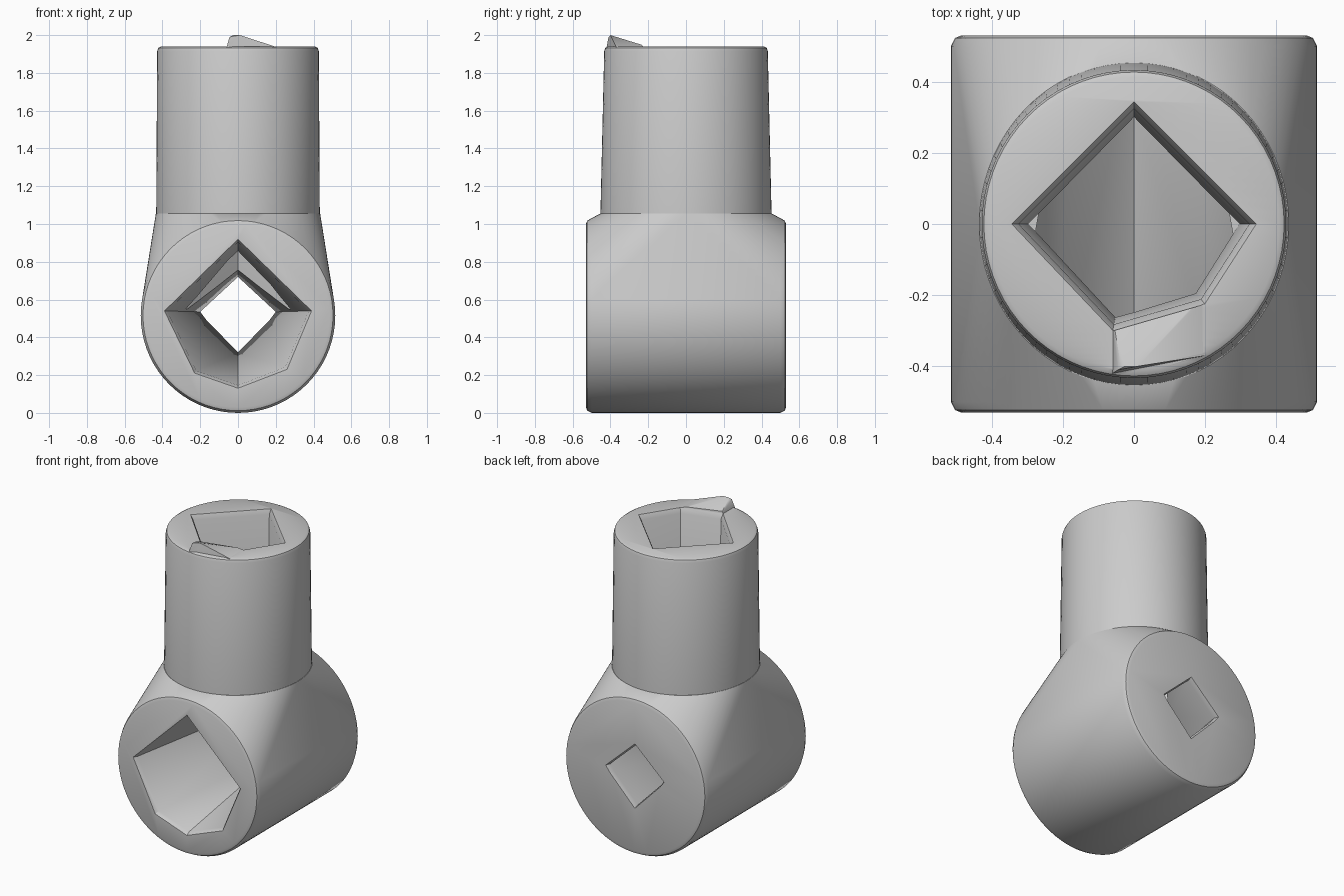
import bpy, bmesh
from math import sin, cos, pi, radians

if "Cube" in bpy.data.objects:
    bpy.data.objects.remove(bpy.data.objects["Cube"])

SIDES = 72
grey = bpy.data.materials.new("light_grey")
grey.use_nodes = True
colour = (0.6, 0.6, 0.6, 1)
grey.diffuse_color = colour
grey.node_tree.nodes["Principled BSDF"].inputs["Base Color"].default_value = colour


def finish(name, bm):
    bmesh.ops.recalc_face_normals(bm, faces=bm.faces[:])
    mesh = bpy.data.meshes.new(name)
    bm.to_mesh(mesh)
    bm.free()
    mesh.materials.append(grey)
    ob = bpy.data.objects.new(name, mesh)
    bpy.context.collection.objects.link(ob)
    return ob


def loft(name, rings):
    """Closed solid through rings of equal point count."""
    bm = bmesh.new()
    loops = [[bm.verts.new(p) for p in ring] for ring in rings]
    n = len(loops[0])
    for a, b in zip(loops, loops[1:]):
        for i in range(n):
            j = (i + 1) % n
            bm.faces.new((a[i], a[j], b[j], b[i]))
    bm.faces.new(loops[0])
    bm.faces.new(loops[-1])
    bmesh.ops.triangulate(bm, faces=bm.faces[:])
    return finish(name, bm)


def hull(name, points):
    """Convex solid around the points."""
    bm = bmesh.new()
    for p in points:
        bm.verts.new(p)
    res = bmesh.ops.convex_hull(bm, input=bm.verts[:])
    spare = {v for v in res["geom_interior"] if isinstance(v, bmesh.types.BMVert)}
    bmesh.ops.delete(bm, geom=list(spare), context='VERTS')
    bmesh.ops.dissolve_limit(bm, angle_limit=radians(0.2), verts=bm.verts[:], edges=bm.edges[:])
    return finish(name, bm)


def ellipse(rx, ry, z):
    return [(rx * cos(2 * pi * i / SIDES), ry * sin(2 * pi * i / SIDES), z)
            for i in range(SIDES)]


def barrel_ring(r, y):
    return [(x, y, z + 0.515) for x, z, _ in ellipse(r, r, 0)]


def combine(target, other, operation):
    mod = target.modifiers.new("combine", 'BOOLEAN')
    mod.operation = operation
    mod.solver = 'EXACT'
    mod.object = other
    bpy.context.view_layer.objects.active = target
    bpy.ops.object.modifier_apply(modifier=mod.name)
    bpy.data.objects.remove(other)


# Horizontal barrel with rounded ends, blended up to the collar
points = ellipse(0.435, 0.455, 1.055)
for side in (-1, 1):
    for r, y in ((0.485, 0.53), (0.503, 0.523), (0.515, 0.5)):
        points += barrel_ring(r, side * y)
body = hull("pipe_joint", points)

# Upright tube, slightly tapered, with a rounded rim
tube = loft("upright_tube", [
    ellipse(0.43, 0.45, 0.98), ellipse(0.433, 0.453, 1.055),
    ellipse(0.428, 0.433, 1.915), ellipse(0.422, 0.427, 1.932),
    ellipse(0.408, 0.413, 1.94)])
combine(body, tube, 'UNION')

# Small raised wedge on the front of the rim
foot = [(-0.06, -0.42), (0.2, -0.37), (0.2, -0.2), (-0.06, -0.26)]
wedge = [(x, y, z) for x, y in foot for z in (1.85, 1.938)]
wedge += [(-0.045, -0.41, 1.99), (-0.025, -0.4, 2.0), (0.01, -0.4, 2.0), (-0.04, -0.38, 1.99)]
combine(body, hull("rim_wedge", wedge), 'UNION')

# Upright five-sided bore with a chamfered mouth
mouth = [(0, 0.345), (-0.345, 0), (-0.06, -0.3), (0.2, -0.225), (0.345, 0)]
shaft = loft("upright_bore", [
    [(x * s, y * s, z) for x, y in mouth]
    for s, z in ((1.02, 2.1), (1, 1.942), (0.94, 1.91), (0.86, 0.55))])
combine(body, shaft, 'DIFFERENCE')

# Front socket narrowing to a diamond at the back
front = [(0, 0.92), (0.39, 0.54), (0.26, 0.23), (0, 0.13), (-0.23, 0.21), (-0.39, 0.54)]
back = [(0, 0.72), (0.2, 0.535), (0.17, 0.495), (0, 0.32), (-0.17, 0.495), (-0.2, 0.535)]


def scaled(outline, s, y):
    return [(x * s, y, 0.53 + (z - 0.53) * s) for x, z in outline]


socket = loft("through_socket", [
    scaled(front, 1.04, -0.6), scaled(front, 1, -0.531), scaled(front, 0.96, -0.505),
    scaled(back, 1, 0.5), scaled(back, 1.06, 0.531), scaled(back, 1.06, 0.6)])
combine(body, socket, 'DIFFERENCE')

# One material slot and smooth sides with sharp rims
body.data.materials.clear()
body.data.materials.append(grey)
for face in body.data.polygons:
    face.material_index = 0
bpy.ops.object.select_all(action='DESELECT')
body.select_set(True)
bpy.context.view_layer.objects.active = body
bpy.ops.object.shade_smooth_by_angle(angle=radians(32))
